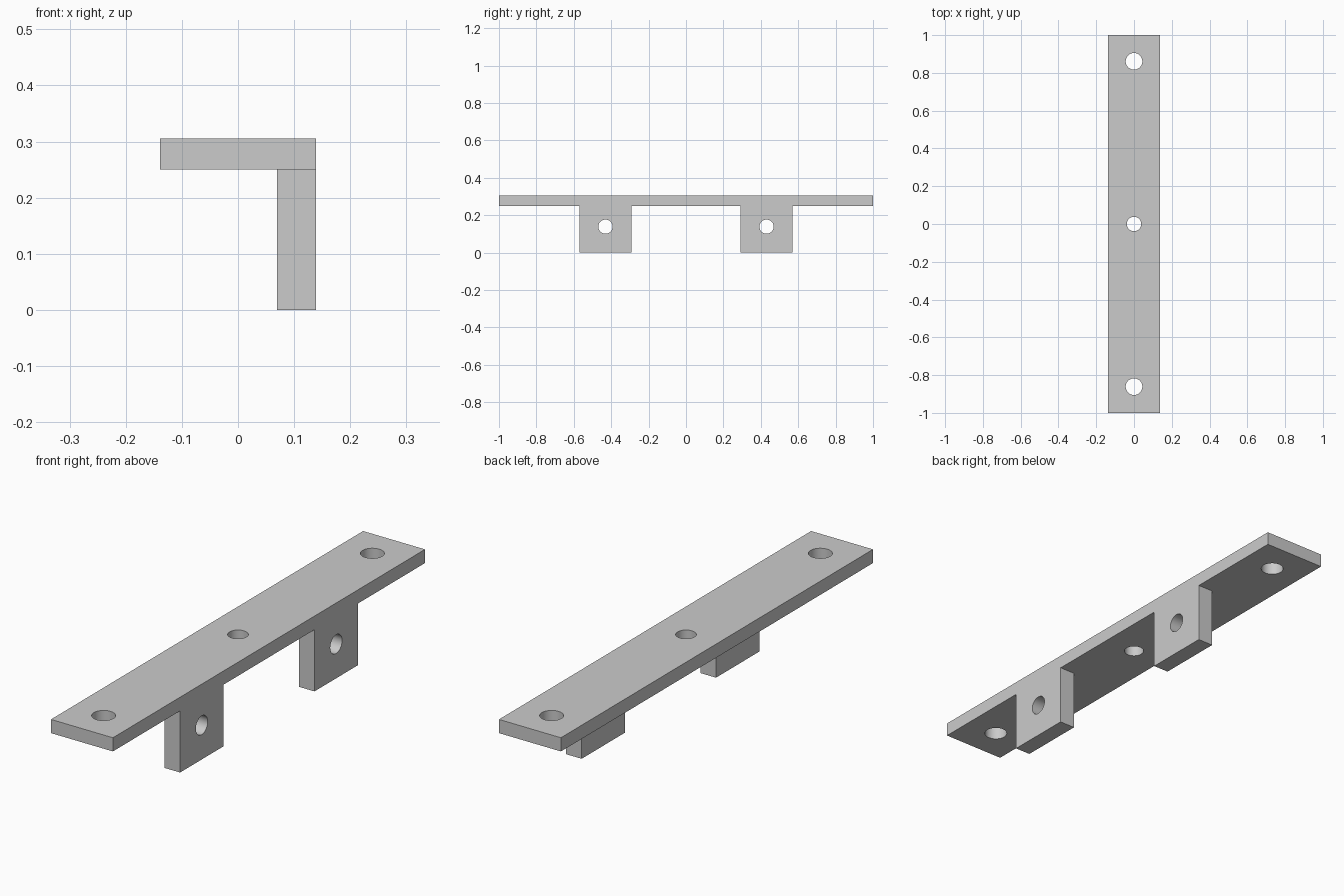
import bpy
import math

if "Cube" in bpy.data.objects:
    bpy.data.objects.remove(bpy.data.objects["Cube"], do_unlink=True)

U = 1 / 36                     # one design unit; the plate is 72 units long
WIDTH, HEIGHT = 10 * U, 11 * U
PLATE_T, TAB_T = 2 * U, 2.5 * U
TAB_Y, HOLE_Y = 15.5 * U, 31 * U

grey = bpy.data.materials.new("plain grey")
grey.use_nodes = True
colour = (0.6, 0.6, 0.6, 1)
grey.diffuse_color = colour
grey.node_tree.nodes["Principled BSDF"].inputs["Base Color"].default_value = colour


def box(name, low, high):
    bpy.ops.mesh.primitive_cube_add(size=1)
    ob = bpy.context.object
    ob.name = name
    ob.location = [(a + b) / 2 for a, b in zip(low, high)]
    ob.scale = [b - a for a, b in zip(low, high)]
    bpy.ops.object.transform_apply(location=True, rotation=True, scale=True)
    ob.data.materials.append(grey)
    return ob


def combine(target, other, operation):
    mod = target.modifiers.new(operation.lower(), 'BOOLEAN')
    mod.operation, mod.solver, mod.object = operation, 'EXACT', other
    bpy.context.view_layer.objects.active = target
    bpy.ops.object.modifier_apply(modifier=mod.name)
    bpy.data.objects.remove(other, do_unlink=True)


def drill(target, centre, radius, along_x=False):
    turn = (0, math.pi / 2, 0) if along_x else (0, 0, 0)
    bpy.ops.mesh.primitive_cylinder_add(vertices=48, radius=radius, depth=0.2,
                                        location=centre, rotation=turn)
    cutter = bpy.context.object
    cutter.hide_render = True
    cutter.data.materials.append(grey)
    combine(target, cutter, 'DIFFERENCE')


# Long mounting plate
bracket = box("mounting_bracket", (-WIDTH / 2, -1, HEIGHT - PLATE_T), (WIDTH / 2, 1, HEIGHT))

# Two hanging tabs, flush with the left edge and each with a cross hole
for side in (-1, 1):
    y = side * TAB_Y
    tab = box("tab", (WIDTH / 2 - TAB_T, y - 5 * U, 0), (WIDTH / 2, y + 5 * U, HEIGHT - PLATE_T))
    combine(bracket, tab, 'UNION')
    drill(bracket, (WIDTH / 2 - TAB_T / 2, y, 5 * U), 0.038, along_x=True)

# Screw holes through the plate: a smaller one in the middle
for y, radius in ((-HOLE_Y, 0.044), (0, 0.038), (HOLE_Y, 0.044)):
    drill(bracket, (0, y, HEIGHT - PLATE_T / 2), radius)

# Smooth hole walls, crisp edges
bpy.ops.object.select_all(action='DESELECT')
bracket.select_set(True)
bpy.context.view_layer.objects.active = bracket
bpy.ops.object.shade_smooth_by_angle(angle=math.radians(30))
